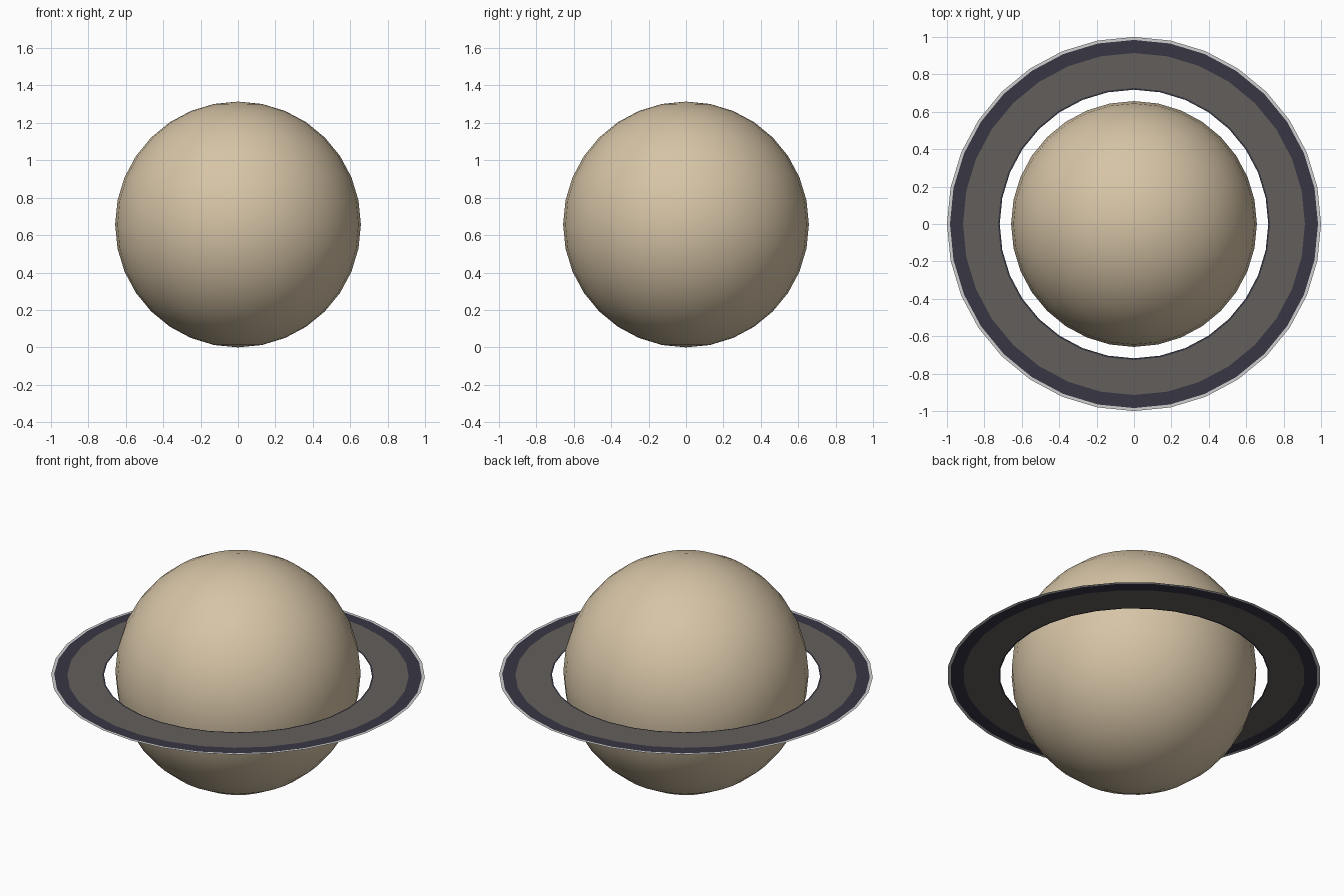
import bpy
import bmesh
import math

cube = bpy.data.objects.get("Cube")
if cube:
    bpy.data.objects.remove(cube, do_unlink=True)

SEGMENTS = 32
RADIUS = 0.657
RING_Z = 0.638


def material(name, srgb):
    """Flat material from 0-255 display values, stored as linear."""
    linear = [((c / 255 + 0.055) / 1.055) ** 2.4 for c in srgb]
    mat = bpy.data.materials.new(name)
    mat.use_nodes = True
    mat.diffuse_color = (*linear, 1)
    mat.node_tree.nodes["Principled BSDF"].inputs["Base Color"].default_value = (*linear, 1)
    return mat


sand = material("sand", (214, 196, 166))
grey = material("warm grey", (99, 95, 91))
navy = material("dark navy", (55, 54, 68))
pale = material("pale grey", (208, 208, 208))

# Planet body
bpy.ops.mesh.primitive_uv_sphere_add(
    segments=SEGMENTS, ring_count=16, radius=RADIUS, location=(0, 0, RADIUS))
planet = bpy.context.object
planet.name = "planet_body"
planet.data.materials.append(sand)
bpy.ops.object.shade_smooth()


def flat_band(name, inner, outer, mat):
    """Flat upward-facing annulus at the ring height."""
    bm = bmesh.new()
    loops = []
    for r in (inner, outer):
        loops.append([
            bm.verts.new((r * math.cos(a), r * math.sin(a), 0))
            for a in (math.tau * i / SEGMENTS for i in range(SEGMENTS))])
    a, b = loops
    for i in range(SEGMENTS):
        j = (i + 1) % SEGMENTS
        bm.faces.new((a[i], b[i], b[j], a[j]))
    mesh = bpy.data.meshes.new(name)
    bm.to_mesh(mesh)
    bm.free()
    mesh.materials.append(mat)
    obj = bpy.data.objects.new(name, mesh)
    obj.location.z = RING_Z
    bpy.context.collection.objects.link(obj)


# Concentric ring bands, from the inside out
flat_band("ring_inner_edge", 0.718, 0.727, navy)
flat_band("ring_main_band", 0.727, 0.914, grey)
flat_band("ring_dark_band", 0.914, 0.984, navy)
flat_band("ring_outer_edge", 0.984, 1.0, pale)
